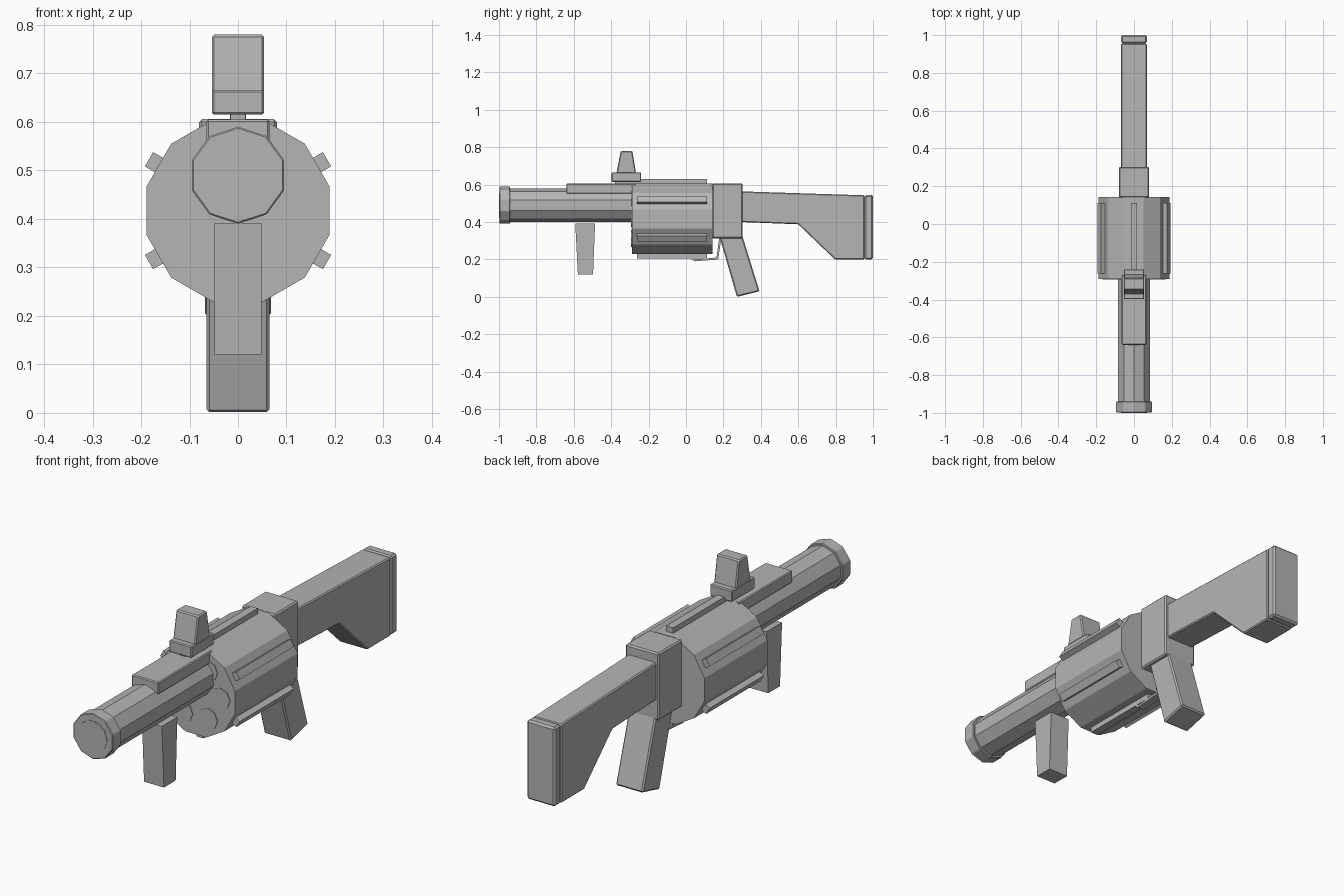
import bpy, bmesh, math
from mathutils import Matrix, Vector

old = bpy.data.objects.get("Cube")
if old:
    bpy.data.objects.remove(old, do_unlink=True)

GREY = (0.46, 0.46, 0.46, 1.0)
mat = bpy.data.materials.new("plain_grey")
mat.use_nodes = True
mat.diffuse_color = GREY
bsdf = next(n for n in mat.node_tree.nodes if n.type == 'BSDF_PRINCIPLED')
bsdf.inputs["Base Color"].default_value = GREY


def finish(name, bm, bevel=0.0):
    """Turn a bmesh into a flat-shaded object with an optional edge bevel."""
    bmesh.ops.recalc_face_normals(bm, faces=bm.faces)
    mesh = bpy.data.meshes.new(name)
    bm.to_mesh(mesh)
    bm.free()
    mesh.materials.append(mat)
    obj = bpy.data.objects.new(name, mesh)
    bpy.context.collection.objects.link(obj)
    if bevel:
        mod = obj.modifiers.new("edge_bevel", 'BEVEL')
        mod.width = bevel
        mod.segments = 1
        mod.limit_method = 'ANGLE'
    return obj


def side_profile(name, points, half_width, bevel=0.0):
    """Extrude a (y, z) outline across the width."""
    bm = bmesh.new()
    face = bm.faces.new([bm.verts.new((-half_width, y, z)) for y, z in points])
    out = bmesh.ops.extrude_face_region(bm, geom=[face])
    moved = [v for v in out["geom"] if isinstance(v, bmesh.types.BMVert)]
    bmesh.ops.translate(bm, verts=moved, vec=(2 * half_width, 0, 0))
    return finish(name, bm, bevel)


def block(name, y0, y1, z0, z1, half_width, bevel=0.0):
    return side_profile(name, [(y0, z0), (y1, z0), (y1, z1), (y0, z1)], half_width, bevel)


def prism(name, sides, radius, y0, y1, x, z, first_angle, bevel=0.0):
    """Regular prism along y with its first corner at first_angle degrees."""
    bm = bmesh.new()
    rings = []
    for y in (y0, y1):
        rings.append([bm.verts.new((x + radius * math.cos(a), y, z + radius * math.sin(a)))
                      for a in (math.radians(first_angle + 360 * i / sides) for i in range(sides))])
    for i in range(sides):
        j = (i + 1) % sides
        bm.faces.new((rings[0][i], rings[0][j], rings[1][j], rings[1][i]))
    for ring in rings:
        bm.faces.new(ring)
    return finish(name, bm, bevel)


# Barrel, muzzle ring and bore
BARREL_Z = 0.49
prism("barrel", 10, 0.09, -0.95, -0.28, 0, BARREL_Z, 90)
prism("muzzle_ring", 10, 0.1, -0.998, -0.94, 0, BARREL_Z, 90, 0.003)
prism("bore", 10, 0.07, -1.0, -0.99, 0, BARREL_Z, 0)

# Revolving drum with chambers and outer ribs
DRUM_Z = 0.417
prism("drum", 12, 0.195, -0.29, 0.142, 0, DRUM_Z, 15)
for i in range(6):
    a = math.radians(60 * i)
    prism(f"chamber_{i + 1}", 8, 0.046, -0.293, -0.28,
          0.12 * math.cos(a), DRUM_Z + 0.12 * math.sin(a), 0)
    rib = block(f"drum_rib_{i + 1}", -0.262, 0.112, 0.17, 0.212, 0.017)
    rib.data.transform(Matrix.Translation(Vector((0, 0, DRUM_Z))) @ Matrix.Rotation(a, 4, 'Y'))

# Top rail and receiver
block("top_rail", -0.64, -0.27, 0.552, 0.605, 0.065, 0.004)
block("receiver", 0.14, 0.303, 0.313, 0.606, 0.08, 0.006)

# Sight
block("sight_neck", -0.38, -0.26, 0.6, 0.62, 0.015)
block("sight_base", -0.398, -0.24, 0.615, 0.666, 0.054, 0.004)
side_profile("sight_housing", [(-0.372, 0.66), (-0.267, 0.66), (-0.287, 0.78), (-0.349, 0.78)],
             0.054, 0.005)

# Front grip, rear grip and trigger guard
side_profile("front_grip", [(-0.578, 0.12), (-0.497, 0.12), (-0.486, 0.392), (-0.592, 0.392)], 0.048)
side_profile("rear_grip", [(0.177, 0.33), (0.272, 0.0), (0.393, 0.03), (0.3, 0.33)], 0.065, 0.006)
side_profile("trigger_guard", [(0.015, 0.235), (0.015, 0.213), (0.045, 0.19), (0.172, 0.2),
                               (0.19, 0.32), (0.178, 0.32), (0.163, 0.21), (0.05, 0.2),
                               (0.027, 0.218), (0.027, 0.235)], 0.018)

# Shoulder stock and butt plate
side_profile("stock", [(0.295, 0.564), (0.295, 0.4), (0.6, 0.388), (0.796, 0.2),
                       (0.955, 0.2), (0.955, 0.543)], 0.068, 0.005)
block("butt_plate", 0.955, 1.0, 0.2, 0.545, 0.068, 0.008)
